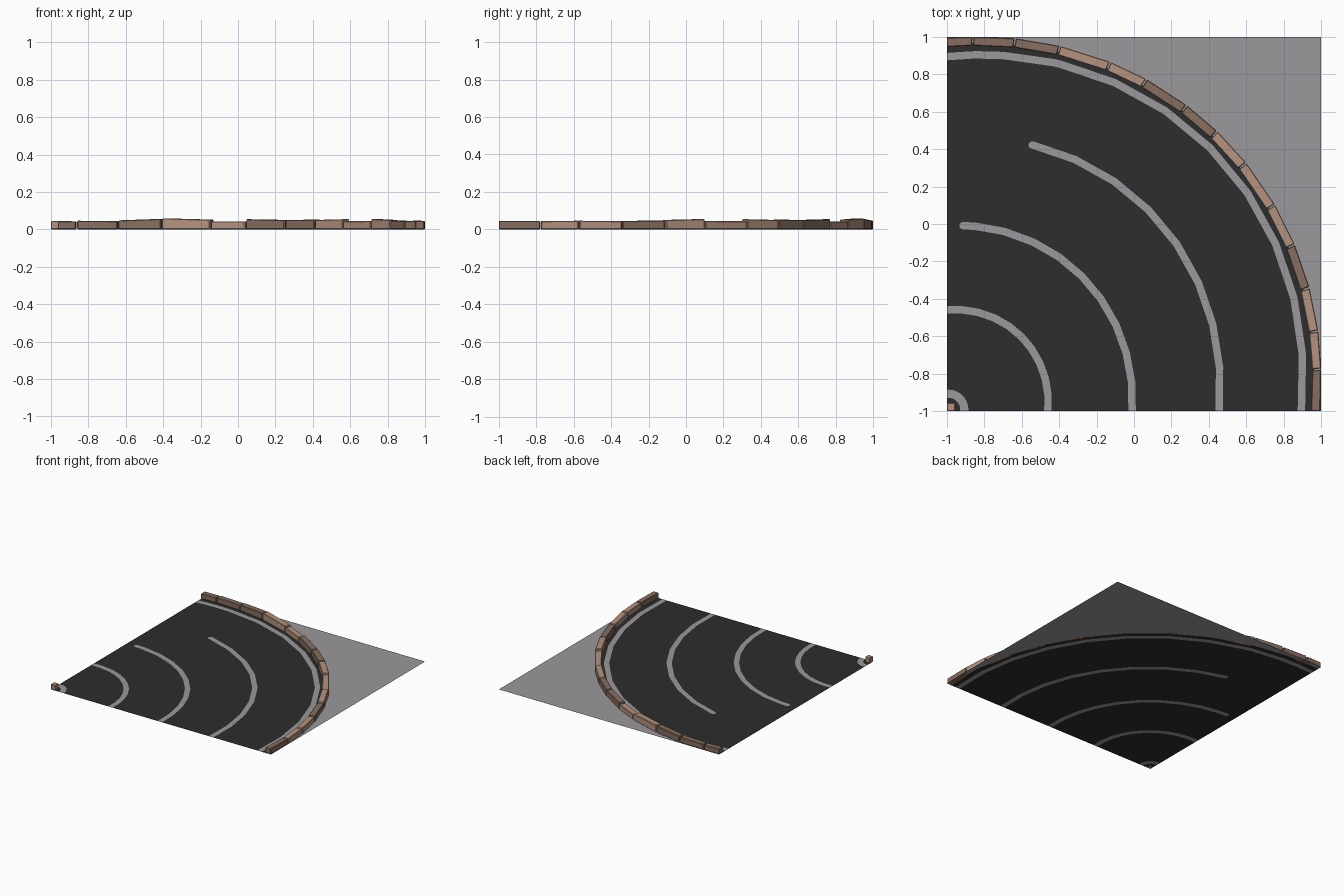
import bpy, bmesh, math

if "Cube" in bpy.data.objects:
    bpy.data.objects.remove(bpy.data.objects["Cube"])


def material(name, rgb):
    m = bpy.data.materials.new(name)
    m.diffuse_color = (*rgb, 1)
    m.use_nodes = True
    m.node_tree.nodes["Principled BSDF"].inputs["Base Color"].default_value = m.diffuse_color
    return m


grey = material("grey paving", (0.33, 0.315, 0.335))
asphalt = material("dark asphalt", (0.026, 0.026, 0.026))
light = material("light brown stone", (0.46, 0.29, 0.22))
dark = material("dark brown stone", (0.24, 0.155, 0.12))


def polar(r, a, z=0.0):
    """Point around the lower left corner (degrees), kept inside the square tile."""
    a = math.radians(a)
    return (max(-1, min(1, -1 + r * math.cos(a))), max(-1, min(1, -1 + r * math.sin(a))), z)


def bulge(a, k=0.042):
    return 1 + k * math.sin(math.radians(2 * a))


def make_object(name, bm, mats):
    bmesh.ops.recalc_face_normals(bm, faces=bm.faces)
    me = bpy.data.meshes.new(name)
    bm.to_mesh(me)
    bm.free()
    for m in mats:
        me.materials.append(m)
    ob = bpy.data.objects.new(name, me)
    bpy.context.collection.objects.link(ob)
    return ob


# Road sheet: painted lines as (radius, half width, end angle, bulge)
lines = [(0.092, 0.022, 90, 0.042), (0.54, 0.02, 90, 0.042), (0.99, 0.02, 86.2, 0.03),
         (1.455, 0.02, 73, 0.046), (1.895, 0.02, 90, 0.05)]
angles = set(range(0, 91, 9))
for r, hw, end, k in lines:
    if end < 90:
        cap = math.degrees(hw / r)
        angles |= {end - cap * t for t in (1, 0.6, 0.25, 0.07, 0)}
angles = sorted(angles)


def ring_points(a):
    pts = [polar(0, a)]
    for r, hw, end, k in lines:
        w = hw
        if end < 90:  # rounded line end, vanishing beyond it
            t = min(1, max(0, (end - a) / math.degrees(hw / r)))
            w = hw * math.sqrt(1 - (1 - t) ** 2)
        pts += [polar(r * bulge(a, k) - w, a), polar(r * bulge(a, k) + w, a)]
    pts.append(polar(1.965 * bulge(a), a))
    c = math.radians(a)
    pts.append(polar(2 / max(math.cos(c), math.sin(c)), a))
    return pts


bm = bmesh.new()
rows = [[bm.verts.new(p) for p in ring_points(a)] for a in angles]
for p, q in zip(rows, rows[1:]):
    for i in range(len(p) - 1):
        f = bm.faces.new((p[i], p[i + 1], q[i + 1], q[i]))
        f.material_index = 0 if i % 2 or i == len(p) - 2 else 1
        # odd bands are lines, the last band is the paved corner
bmesh.ops.remove_doubles(bm, verts=bm.verts, dist=0.0003)
sheet = make_object("road_sheet", bm, [grey, asphalt])
if sheet.data.polygons[0].normal.z < 0:
    sheet.data.flip_normals()


def stone(name, bottom, heights, mat):
    """Block from four floor corners and their heights, softened edges."""
    bm = bmesh.new()
    lo = [bm.verts.new(p) for p in bottom]
    hi = [bm.verts.new((p[0], p[1], h)) for p, h in zip(bottom, heights)]
    bm.faces.new(lo)
    bm.faces.new(hi)
    for i in range(4):
        j = (i + 1) % 4
        bm.faces.new((lo[i], lo[j], hi[j], hi[i]))
    ob = make_object(name, bm, [mat])
    b = ob.modifiers.new("soft edges", "BEVEL")
    b.width = 0.004
    b.segments = 1


# Kerb stones: joint angles, then start height, end height, shade
joints = [0, 6.4, 12.2, 18.8, 25.6, 32.2, 39.7, 46, 51.9, 59, 64.9, 72.8, 79.6, 86, 90]
looks = [(.045, .045, dark), (.044, .046, light), (.046, .044, light), (.045, .047, dark),
         (.05, .055, light), (.045, .043, light), (.054, .05, light), (.052, .05, dark),
         (.05, .054, dark), (.043, .042, light), (.052, .059, light), (.056, .048, dark),
         (.044, .046, dark), (.043, .044, dark)]
for n, (h0, h1, mat) in enumerate(looks):
    a0 = joints[n] + (0.1 if n else 0)
    a1 = joints[n + 1] - (0.1 if n < len(looks) - 1 else 0)
    corners = [polar(r * bulge(a), a) for r, a in
               ((1.947, a0), (1.996, a0), (1.996, a1), (1.947, a1))]
    stone(f"kerb_stone_{n + 1}", corners, (h0, h0, h1, h1), mat)

# Single stone at the inside of the bend
s = -0.957
stone("inner_kerb_stone", [(-1, -1, 0), (s, -1, 0), (s, s, 0), (-1, s, 0)], [.045] * 4, light)
